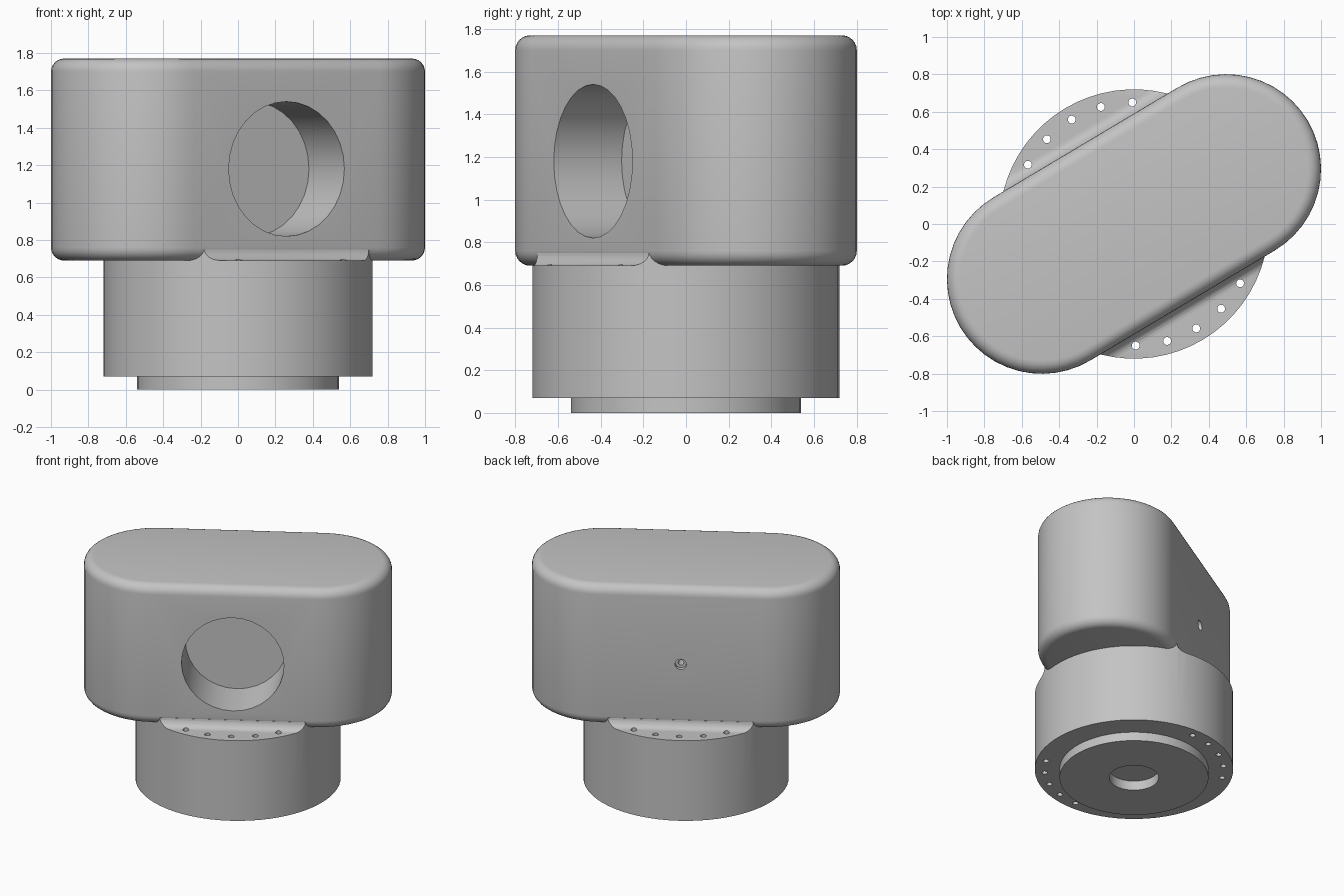
import bpy, bmesh
from math import pi, sin, cos, radians
from mathutils import Matrix

cube = bpy.data.objects.get("Cube")
if cube:
    bpy.data.objects.remove(cube)

TURN = radians(30.8)      # the head sits turned on its base
HEAD_R, HALF = 0.507, 0.574
HEAD_Z0, HEAD_Z1 = 0.69, 1.77
BASE_R, COVE = 0.72, 0.06
HOLE_Z = 1.18

grey = bpy.data.materials.new("plain grey")
grey.use_nodes = True
grey.diffuse_color = (0.55, 0.55, 0.55, 1)
grey.node_tree.nodes["Principled BSDF"].inputs["Base Color"].default_value = (0.55, 0.55, 0.55, 1)


def make(name, bm):
    bmesh.ops.recalc_face_normals(bm, faces=bm.faces)
    mesh = bpy.data.meshes.new(name)
    bm.to_mesh(mesh)
    bm.free()
    mesh.materials.append(grey)
    ob = bpy.data.objects.new(name, mesh)
    bpy.context.collection.objects.link(ob)
    return ob


def prism(name, points, direction):
    """Extrude a closed outline along a direction."""
    bm = bmesh.new()
    face = bm.faces.new([bm.verts.new(p) for p in points])
    grown = bmesh.ops.extrude_face_region(bm, geom=[face], use_keep_orig=True)
    verts = [v for v in grown["geom"] if isinstance(v, bmesh.types.BMVert)]
    bmesh.ops.translate(bm, verts=verts, vec=direction)
    return make(name, bm)


def upright(name, r, z0, z1, x=0, y=0, n=64):
    ring = [(x + r * cos(2 * pi * i / n), y + r * sin(2 * pi * i / n), z0) for i in range(n)]
    return prism(name, ring, (0, 0, z1 - z0))


def sideways(name, r, y0, y1, n=32):
    ring = [(r * cos(2 * pi * i / n), y0, HOLE_Z + r * sin(2 * pi * i / n)) for i in range(n)]
    return prism(name, ring, (0, y1 - y0, 0))


def apply(ob, kind, **settings):
    mod = ob.modifiers.new(kind.title(), kind)
    for key, value in settings.items():
        setattr(mod, key, value)
    bpy.context.view_layer.objects.active = ob
    bpy.ops.object.modifier_apply(modifier=mod.name)


def combine(ob, other, operation):
    apply(ob, "BOOLEAN", object=other, operation=operation, solver="EXACT")
    bpy.data.objects.remove(other)


# Head: rounded slab with softened top and bottom rims
N = 24
outline = []
for side, start in ((1, -pi / 2), (-1, pi / 2)):
    for i in range(N + 1):
        a = start + pi * i / N
        outline.append((side * HALF + HEAD_R * cos(a), HEAD_R * sin(a), HEAD_Z0))
head = prism("head", outline, (0, 0, HEAD_Z1 - HEAD_Z0))
apply(head, "BEVEL", width=0.07, segments=6, limit_method="ANGLE", angle_limit=radians(60))

# Large blind bore in the front, small stepped screw hole in the back
combine(head, sideways("front_bore", 0.36, -0.8, -HEAD_R + 0.37), "DIFFERENCE")
combine(head, sideways("screw_recess", 0.04, HEAD_R - 0.03, 0.8, 20), "DIFFERENCE")
combine(head, sideways("screw_hole", 0.02, HEAD_R - 0.2, 0.8, 16), "DIFFERENCE")

# Base: round column whose top curves up into the flat sides of the head
base = upright("base", BASE_R, 0.07, 1)
half = [(0.9, 0), (0.9, HEAD_Z0)]
for i in range(7):
    a = pi / 2 * i / 6
    half.append((HEAD_R + COVE * (1 - sin(a)), HEAD_Z0 + COVE * (1 - cos(a))))
section = half + [(-y, z) for y, z in reversed(half)]
combine(base, prism("cove_shape", [(-0.9, y, z) for y, z in section], (1.8, 0, 0)), "INTERSECT")

# Spigot under the base with a shallow central socket
combine(base, upright("spigot", 0.54, 0, 0.2), "UNION")
combine(base, upright("socket", 0.18, -0.1, 0.075, n=32), "DIFFERENCE")

# Two fans of through holes in the exposed ledges
for middle in (90, -90):
    for step in range(-2, 3):
        a = radians(middle + 15 * step)
        hole = upright("ledge_hole", 0.021, -0.1, 0.9, 0.65 * cos(a), 0.65 * sin(a), 16)
        combine(base, hole, "DIFFERENCE")

# Turn both parts and shade them smooth
bpy.ops.object.select_all(action="DESELECT")
for ob in (head, base):
    ob.rotation_euler.z = TURN
    ob.select_set(True)
bpy.context.view_layer.objects.active = head
bpy.ops.object.shade_smooth_by_angle(angle=radians(30))
